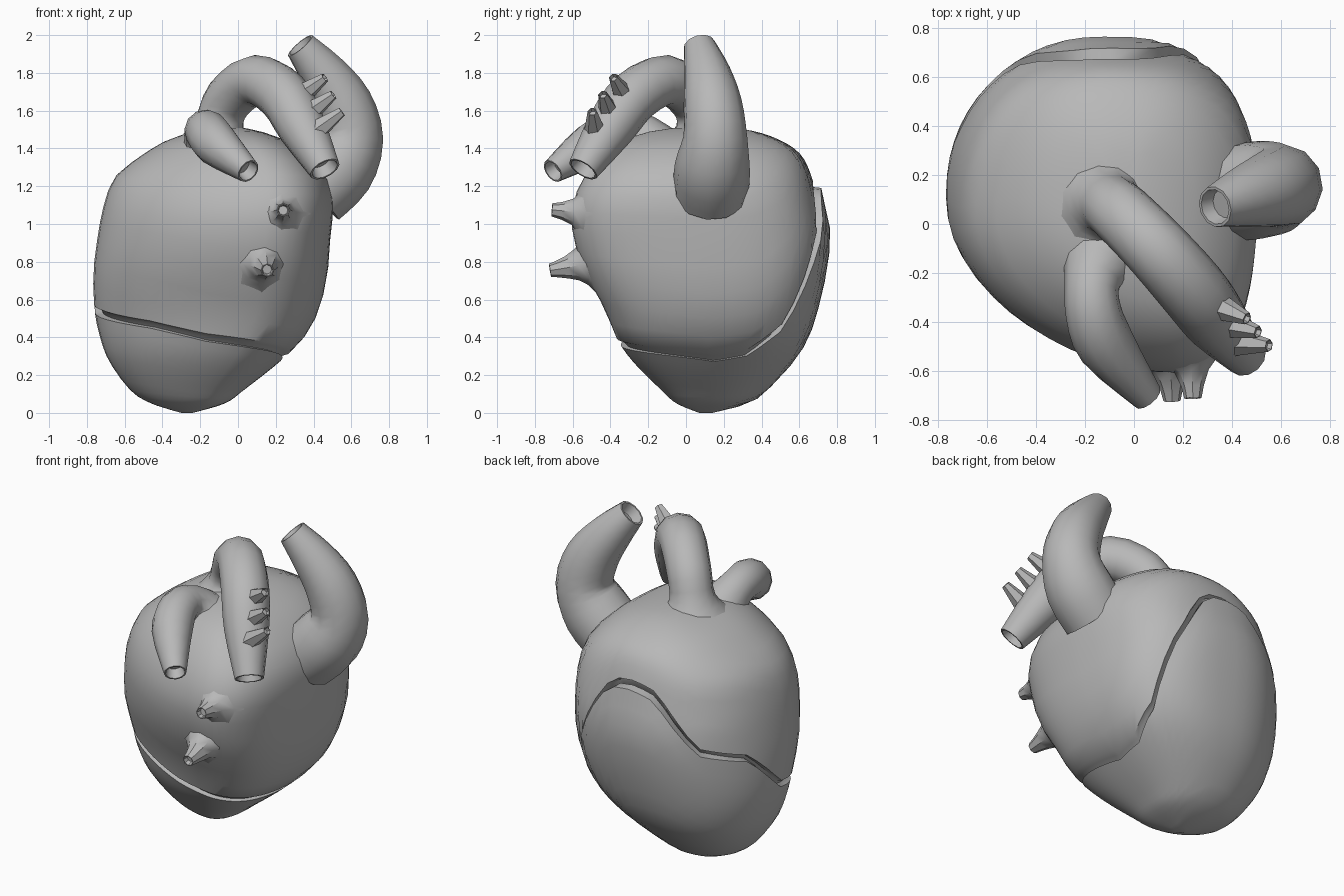
import bpy, bmesh, math
from mathutils import Vector

if "Cube" in bpy.data.objects:
    bpy.data.objects.remove(bpy.data.objects["Cube"])

grey = bpy.data.materials.new("plain_grey")
grey.diffuse_color = (0.48, 0.48, 0.48, 1)
grey.use_nodes = True
grey.node_tree.nodes["Principled BSDF"].inputs["Base Color"].default_value = grey.diffuse_color


def spline(pts, u):
    """Catmull-Rom sample of equal-length tuples at float index u."""
    n = len(pts) - 1
    i = min(max(int(u), 0), n - 1)
    f = u - i
    a, b, c, d = (pts[min(max(k, 0), n)] for k in (i - 1, i, i + 1, i + 2))
    return [0.5 * (2 * q + (r - p) * f + (2 * p - 5 * q + 4 * r - s) * f * f
                   + (3 * q - p - 3 * r + s) * f ** 3)
            for p, q, r, s in zip(a, b, c, d)]


def skin(name, rings, angle=40):
    """Join rings of points into a closed object."""
    bm = bmesh.new()
    rows = [[bm.verts.new(p) for p in ring] for ring in rings]
    n = len(rows[0])
    for a, b in zip(rows, rows[1:]):
        for i in range(n):
            j = (i + 1) % n
            bm.faces.new((a[i], a[j], b[j], b[i]))
    bm.faces.new(rows[0][::-1])
    bm.faces.new(rows[-1])
    bmesh.ops.recalc_face_normals(bm, faces=bm.faces)
    me = bpy.data.meshes.new(name)
    bm.to_mesh(me)
    bm.free()
    me.materials.append(grey)
    ob = bpy.data.objects.new(name, me)
    bpy.context.collection.objects.link(ob)
    bpy.ops.object.select_all(action='DESELECT')
    ob.select_set(True)
    bpy.context.view_layer.objects.active = ob
    bpy.ops.object.shade_smooth_by_angle(angle=math.radians(angle))
    return ob


# Body cross-sections: z, left, right, front, back
LEVELS = [(0.0, -0.30, -0.24, 0.07, 0.14), (0.05, -0.46, -0.07, -0.05, 0.33),
          (0.12, -0.57, 0.03, -0.13, 0.43), (0.27, -0.68, 0.22, -0.28, 0.57),
          (0.40, -0.73, 0.35, -0.37, 0.65), (0.55, -0.76, 0.43, -0.43, 0.70),
          (0.75, -0.765, 0.475, -0.54, 0.745), (0.95, -0.74, 0.49, -0.60, 0.765),
          (1.10, -0.71, 0.505, -0.60, 0.735), (1.25, -0.65, 0.47, -0.54, 0.70),
          (1.37, -0.50, 0.36, -0.44, 0.64), (1.45, -0.36, 0.24, -0.32, 0.52),
          (1.50, -0.18, 0.08, -0.14, 0.35), (1.51, -0.06, 0.0, 0.02, 0.13)]
# Seam height by direction: degrees, z
SEAM = [(0, 0.29), (20, 0.32), (40, 0.46), (60, 0.86), (80, 1.19), (92, 1.21),
        (105, 1.17), (116, 1.02), (128, 0.86), (155, 0.79), (180, 0.55),
        (225, 0.47), (250, 0.40), (270, 0.37), (315, 0.33), (360, 0.29)]
SIDES = 56


def lerp_table(table, x):
    for (x0, y0), (x1, y1) in zip(table, table[1:]):
        if x <= x1:
            return y0 + (y1 - y0) * (x - x0) / (x1 - x0)
    return table[-1][1]


Z_TO_V = [(lv[0], i) for i, lv in enumerate(LEVELS)]


def surface(i, v, scale=1.0, step=0.0):
    """Point on the body skin at direction i and level v."""
    t = math.tau * i / SIDES
    z, xl, xr, yf, yb = spline(LEVELS, v)
    c, s = math.cos(t), math.sin(t)
    # Fuller back right corner, flatter front right one
    k = 0.93
    if c > 0:
        k = min(0.93, 0.70 + 0.05 * abs(v - 6)) if s > 0 else 1.14
    c2 = math.copysign(abs(c) ** k, c)
    s2 = math.copysign(abs(s) ** k, s)
    a, b = (xr - xl) / 2, (yb - yf) / 2
    x = a * c2 * scale + 0.44 * a * max(0, -s) ** 2
    y = b * s2 * scale - step * max(0, s) ** 4
    return ((xl + xr) / 2 + x, (yf + yb) / 2 + y, z)


def seam_v(i, dz):
    return lerp_table(Z_TO_V, lerp_table(SEAM, 360 * i / SIDES) + dz)


# Lower shell: from the bottom tip up to the seam, with a turned-in rim
idx = range(SIDES)
rings = [[surface(i, seam_v(i, -0.018) * k / 12) for i in idx] for k in range(13)]
rings.append([surface(i, seam_v(i, -0.012), 0.92) for i in idx])
skin("lower_shell", rings)

# Upper body: from inside the groove up to the crown
top = len(LEVELS) - 1
rings = [[surface(i, seam_v(i, -0.04), 0.91, 0.035) for i in idx],
         [surface(i, seam_v(i, 0.01), 0.95, 0.035) for i in idx]]
for k in range(15):
    rings.append([surface(i, seam_v(i, 0.022) + (top - seam_v(i, 0.022)) * k / 14,
                          1, 0.035) for i in idx])
skin("upper_body", rings)


def tube(name, path, sides=12, per=3, hollow=0.06):
    """Tapered vessel along (x, y, z, radius) points with a recessed open end."""
    n = (len(path) - 1) * per
    pts = [spline(path, k / per) for k in range(n + 1)]
    centre = [Vector(p[:3]) for p in pts]
    rings, side = [], None
    for k, p in enumerate(pts):
        d = (centre[min(k + 1, n)] - centre[max(k - 1, 0)]).normalized()
        if side is None:
            side = d.orthogonal()
        side = (side - d * side.dot(d)).normalized()
        up = d.cross(side)

        def ring(c, r):
            return [c + r * (side * math.cos(math.tau * j / sides)
                             + up * math.sin(math.tau * j / sides))
                    for j in range(sides)]
        rings.append(ring(centre[k], p[3]))
    rings.append(ring(centre[-1], pts[-1][3] * 0.86))
    rings.append(ring(centre[-1] - d * hollow, pts[-1][3] * 0.7))
    return skin(name, rings)


# Main vessels
tube("arch_vessel", [(-0.11, 0.08, 1.43, 0.22), (-0.10, 0.08, 1.53, 0.135),
                     (-0.05, 0.04, 1.66, 0.13), (0.09, -0.10, 1.76, 0.135),
                     (0.24, -0.27, 1.68, 0.14), (0.34, -0.40, 1.51, 0.13),
                     (0.46, -0.545, 1.29, 0.085)])
tube("front_vessel", [(-0.13, -0.15, 1.36, 0.18), (-0.17, -0.23, 1.47, 0.115),
                      (-0.165, -0.36, 1.49, 0.115), (-0.11, -0.50, 1.42, 0.118),
                      (0.055, -0.705, 1.28, 0.065)])
tube("side_vessel", [(0.40, 0.13, 1.17, 0.20), (0.53, 0.14, 1.30, 0.20),
                     (0.60, 0.155, 1.46, 0.17), (0.555, 0.14, 1.64, 0.155),
                     (0.45, 0.11, 1.80, 0.125), (0.33, 0.07, 1.945, 0.085)])

# Small branches on the arch
for k in range(3):
    base = (0.33 + 0.04 * k, -0.33 - 0.075 * k, 1.68 - 0.095 * k, 0.06)
    tip = (0.46 + 0.045 * k, -0.385 - 0.055 * k, 1.775 - 0.09 * k, 0.026)
    tube(f"arch_branch_{k + 1}", [base, tip], 6, 1, 0.02)

# Flared stubs on the front of the body
tube("lower_stub", [(0.12, -0.44, 0.80, 0.22), (0.135, -0.54, 0.79, 0.11),
                    (0.15, -0.63, 0.77, 0.06), (0.155, -0.72, 0.755, 0.035)], 8, 2, 0.03)
tube("upper_stub", [(0.22, -0.53, 1.06, 0.17), (0.235, -0.60, 1.065, 0.07),
                    (0.24, -0.71, 1.075, 0.035)], 8, 2, 0.03)
